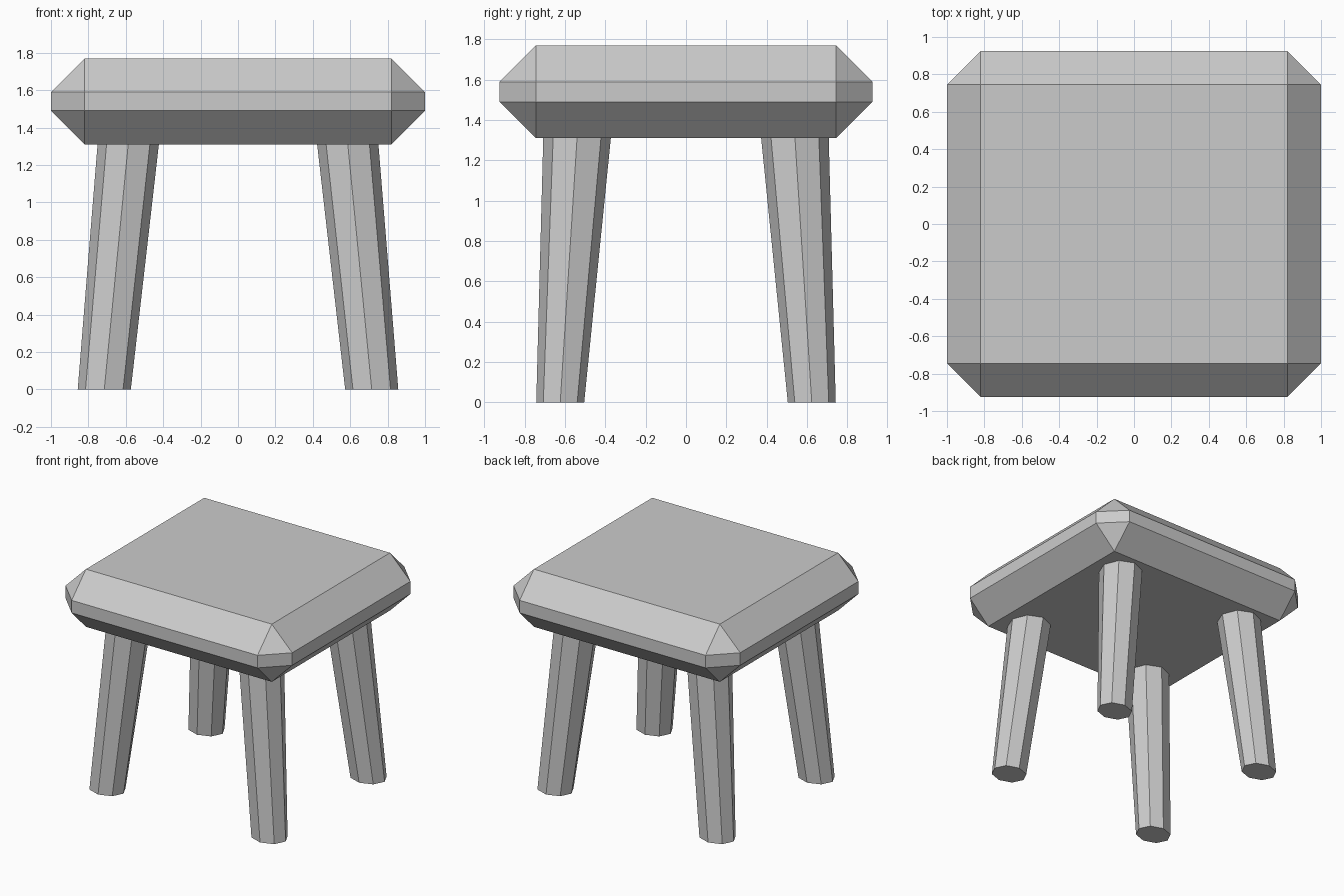
import bpy, bmesh
from math import cos, sin, pi

cube = bpy.data.objects.get("Cube")
if cube:
    bpy.data.objects.remove(cube, do_unlink=True)

grey = bpy.data.materials.new("light_grey")
grey.use_nodes = True
colour = (0.6, 0.6, 0.6, 1)
grey.diffuse_color = colour
grey.node_tree.nodes["Principled BSDF"].inputs["Base Color"].default_value = colour

SEAT_BOTTOM, SEAT_TOP = 1.31, 1.77


def finish(bm, name):
    """Turn a bmesh into a flat-shaded grey object."""
    bmesh.ops.recalc_face_normals(bm, faces=bm.faces)
    mesh = bpy.data.meshes.new(name)
    bm.to_mesh(mesh)
    bm.free()
    mesh.materials.append(grey)
    obj = bpy.data.objects.new(name, mesh)
    bpy.context.collection.objects.link(obj)
    return obj


# Seat: thick slab with a wide single chamfer on every edge
bm = bmesh.new()
bmesh.ops.create_cube(bm, size=1)
bmesh.ops.scale(bm, vec=(2.0, 1.85, SEAT_TOP - SEAT_BOTTOM), verts=bm.verts)
bmesh.ops.translate(bm, vec=(0, 0, (SEAT_TOP + SEAT_BOTTOM) / 2), verts=bm.verts)
bmesh.ops.bevel(bm, geom=bm.edges[:], offset=0.18, offset_type='OFFSET',
                segments=1, profile=0.5, affect='EDGES')
finish(bm, "seat")


# Legs: eight-sided, splayed outwards and tapering towards the floor
def ring(bm, sx, sy, cx, cy, rx, ry, z):
    return [bm.verts.new((sx * (cx + rx * cos(i * pi / 4)),
                          sy * (cy + ry * sin(i * pi / 4)), z)) for i in range(8)]


def leg(name, sx, sy):
    bm = bmesh.new()
    foot = ring(bm, sx, sy, 0.715, 0.624, 0.142, 0.119, 0)
    top = ring(bm, sx, sy, 0.586, 0.54, 0.164, 0.168, SEAT_BOTTOM + 0.01)
    bm.faces.new(foot)
    bm.faces.new(top)
    for i in range(8):
        j = (i + 1) % 8
        bm.faces.new((foot[i], foot[j], top[j], top[i]))
    finish(bm, name)


for depth, sy in (("front", -1), ("back", 1)):
    for side, sx in (("left", 1), ("right", -1)):
        leg(f"{depth}_{side}_leg", sx, sy)
